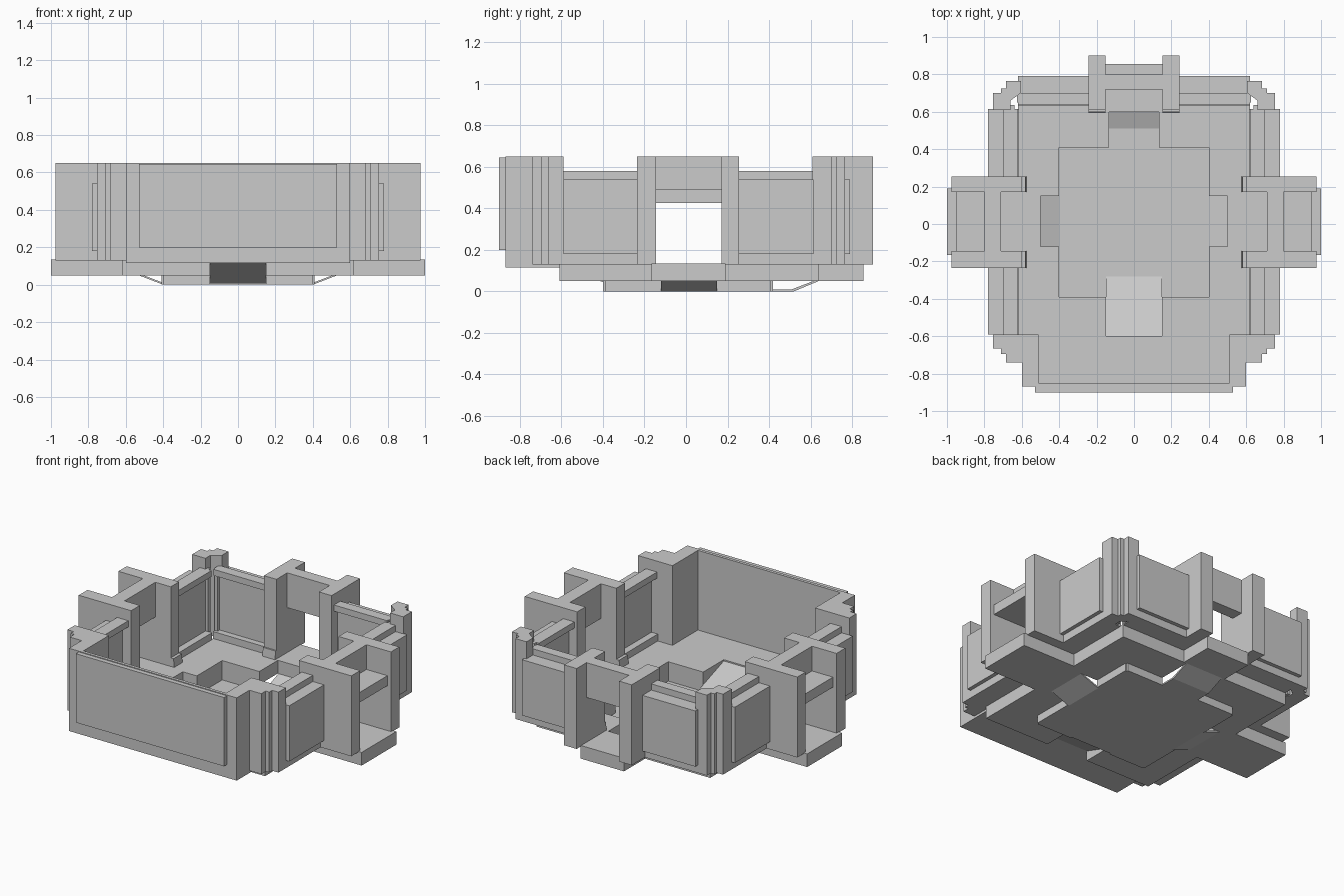
import bpy, bmesh


def finish(name, bm):
    bmesh.ops.recalc_face_normals(bm, faces=bm.faces)
    mesh = bpy.data.meshes.new(name)
    bm.to_mesh(mesh)
    bm.free()
    obj = bpy.data.objects.new(name, mesh)
    bpy.context.collection.objects.link(obj)
    return obj


def prism(name, pts, lo, hi, axis='z'):
    """Extrude a 2D outline between lo and hi along an axis."""
    place = {'x': lambda a, b, c: (c, a, b),
             'y': lambda a, b, c: (a, c, b),
             'z': lambda a, b, c: (a, b, c)}[axis]
    bm = bmesh.new()
    low = [bm.verts.new(place(a, b, lo)) for a, b in pts]
    high = [bm.verts.new(place(a, b, hi)) for a, b in pts]
    bm.faces.new(low)
    bm.faces.new(high)
    n = len(pts)
    for i in range(n):
        j = (i + 1) % n
        bm.faces.new((low[i], low[j], high[j], high[i]))
    return finish(name, bm)


def box(name, x0, x1, y0, y1, z0, z1):
    x0, x1 = sorted((x0, x1))
    y0, y1 = sorted((y0, y1))
    return prism(name, [(x0, y0), (x1, y0), (x1, y1), (x0, y1)], z0, z1)


FLOOR, TOP, WALL = 0.135, 0.65, 0.58

# Floor slab with sunken pit and four ramp slots
half = [(0.15, -0.61), (0.62, -0.61), (0.62, 0.62), (0.135, 0.62)]
inner_r = [(0.15, -0.39), (0.40, -0.39), (0.40, -0.12), (0.50, -0.12),
           (0.50, 0.15), (0.40, 0.15), (0.40, 0.41), (0.135, 0.41)]
inner_l = [(-x, y) for x, y in reversed(inner_r)]
outline = ([(0.15, -0.61), (0.62, -0.61), (0.62, 0.64), (-0.62, 0.64),
            (-0.62, -0.61), (-0.15, -0.61)] + list(reversed(inner_l)))
outline += [(-0.135, 0.60), (0.135, 0.60)] + list(reversed(inner_r))
prism("floor_slab", outline, 0.05, FLOOR)

# Pit bottom and its low side walls
box("pit_floor", -0.40, 0.40, -0.39, 0.41, 0, 0.01)
for s in (-1, 1):
    box("pit_wall_side", s * 0.40, s * 0.41, -0.39, -0.12, 0, 0.055)
    box("pit_wall_side", s * 0.40, s * 0.41, 0.15, 0.41, 0, 0.055)
    box("pit_wall_front", s * 0.15, s * 0.40, -0.40, -0.39, 0, 0.055)
    box("pit_wall_back", s * 0.135, s * 0.40, 0.41, 0.42, 0, 0.055)
    # Side ramps
    prism("side_ramp", [(s * 0.40, 0), (s * 0.53, 0.05), (s * 0.53, 0.06),
                        (s * 0.40, 0.01)], -0.12, 0.15, 'y')

# Front and back ramps
prism("front_ramp", [(-0.61, 0.115), (-0.28, 0.004), (-0.28, 0.014), (-0.61, 0.13)],
      -0.15, 0.15, 'x')
prism("back_ramp", [(0.41, 0), (0.52, 0), (0.64, 0.05), (0.64, 0.06),
                    (0.51, 0.01), (0.41, 0.01)], -0.135, 0.135, 'x')

# Front alcove: floor, back panel and side piers
box("alcove_floor", -0.60, 0.60, -0.855, -0.60, 0.115, FLOOR)
box("front_wall", -0.60, 0.60, -0.87, -0.85, 0.115, TOP)
box("front_panel", -0.53, 0.53, -0.90, -0.86, 0.20, TOP - 0.005)

for s in (-1, 1):
    box("alcove_pier", s * 0.51, s * 0.60, -0.86, -0.59, 0.115, TOP)

    # Stepped corner pillars
    front = [(0.59, -0.59), (0.755, -0.59), (0.755, -0.665), (0.71, -0.665),
             (0.71, -0.695), (0.685, -0.695), (0.685, -0.74), (0.59, -0.74)]
    back = [(0.66, 0.61), (0.755, 0.61), (0.755, 0.70), (0.71, 0.70), (0.71, 0.725),
            (0.685, 0.725), (0.685, 0.765), (0.605, 0.765), (0.605, 0.70), (0.66, 0.66)]
    for name, pts in (("front_corner_pillar", front), ("back_corner_pillar", back)):
        prism(name, [(s * x, y) for x, y in pts], 0.13, TOP)

    # Slim trims in the inner corners
    for y0, y1 in ((-0.61, -0.59), (0.61, 0.635)):
        box("corner_trim", s * 0.64, s * 0.665, y0, y1, FLOOR, WALL)
    box("corner_trim", s * 0.60, s * 0.625, 0.65, 0.70, FLOOR, WALL)

    # Side walls: base rail, recessed panel, top rail
    for y0, y1 in ((-0.59, -0.235), (0.25, 0.615)):
        box("side_wall_base", s * 0.615, s * 0.755, y0, y1, 0.13, 0.18)
        box("side_wall_panel", s * 0.66, s * 0.78, y0, y1, 0.18, 0.54)
        box("side_wall_rail", s * 0.62, s * 0.70, y0, y1, 0.54, WALL)

    # Back walls
    box("back_wall_base", s * 0.235, s * 0.62, 0.63, 0.765, 0.13, 0.18)
    box("back_wall_panel", s * 0.235, s * 0.62, 0.67, 0.79, 0.18, 0.54)
    box("back_wall_rail", s * 0.235, s * 0.62, 0.635, 0.70, 0.54, WALL)

    # Side doorway: threshold, posts, lintel, outer shelf
    box("side_threshold", s * 0.60, s * 1.0, -0.165, 0.19, 0.05, FLOOR)
    for y0, y1 in ((-0.235, -0.145), (0.17, 0.255)):
        box("side_door_post", s * 0.60, s * 0.975, y0, y1, 0.13, TOP)
        prism("side_post_foot", [(s * 0.575, 0.13), (s * 0.61, 0.13), (s * 0.61, 0.19),
                                 (s * 0.58, 0.19)], y0, y1, 'y')
    box("side_lintel", s * 0.71, s * 0.80, -0.15, 0.175, 0.425, TOP)
    box("side_shelf", s * 0.79, s * 0.95, -0.15, 0.175, 0.425, 0.49)

    # Back doorway posts
    box("back_door_post", s * 0.152, s * 0.242, 0.61, 0.90, 0.13, TOP)
    prism("back_post_foot", [(0.595, 0.13), (0.63, 0.13), (0.63, 0.19), (0.60, 0.19)],
          min(s * 0.152, s * 0.242), max(s * 0.152, s * 0.242), 'x')

# Back doorway lintel and threshold
box("back_lintel", -0.155, 0.155, 0.72, 0.80, 0.425, TOP)
box("back_threshold", -0.155, 0.155, 0.62, 0.855, 0.05, FLOOR)
